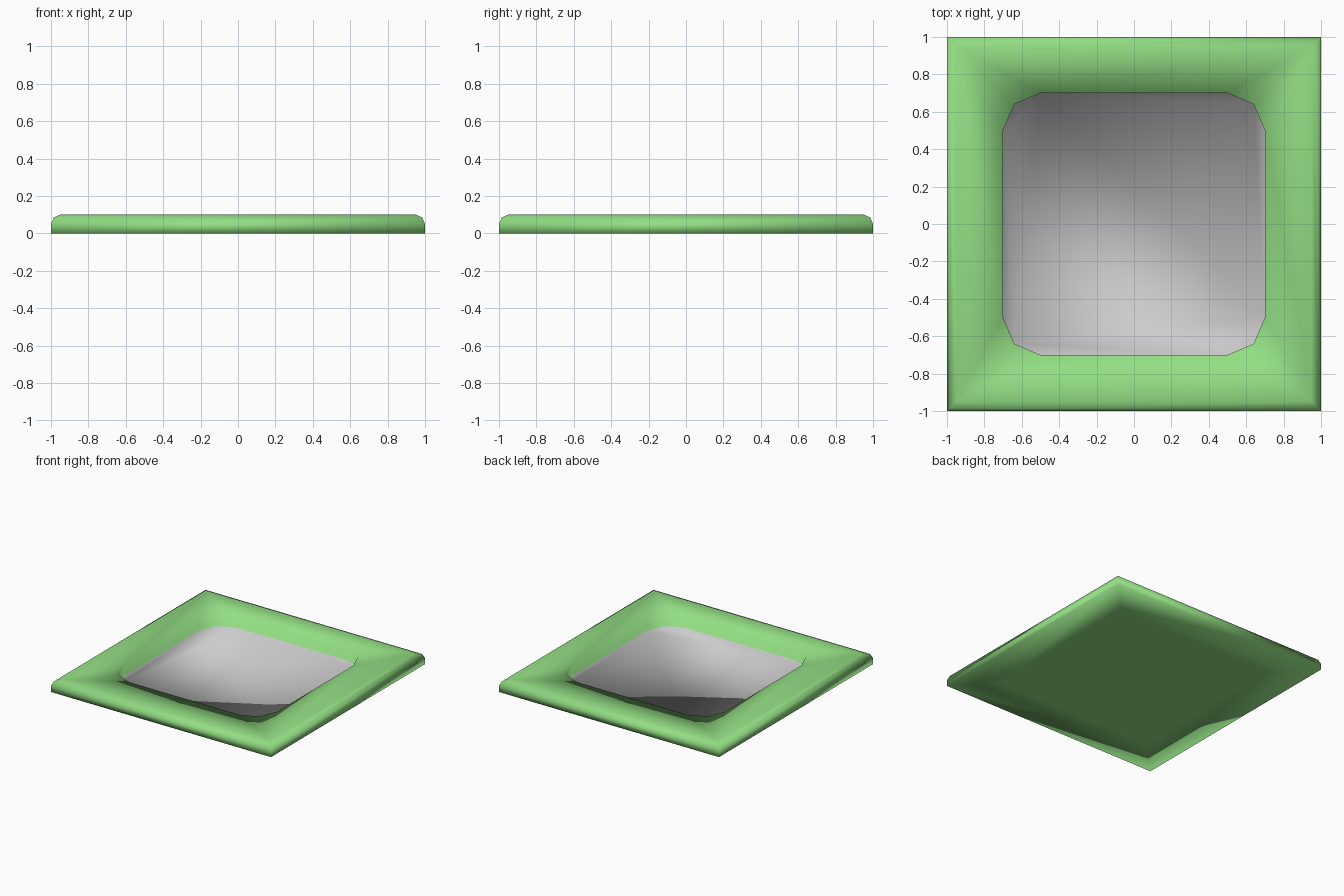
import bpy, bmesh

if "Cube" in bpy.data.objects:
    bpy.data.objects.remove(bpy.data.objects["Cube"])

def material(name, colour):
    m = bpy.data.materials.new(name)
    m.diffuse_color = colour
    m.use_nodes = True
    m.node_tree.nodes["Principled BSDF"].inputs["Base Color"].default_value = m.diffuse_color
    return m

bm = bmesh.new()
QUARTERS = [(1, 1), (-1, 1), (-1, -1), (1, -1)]

def square(r, z):
    return [bm.verts.new((sx * r, sy * r, z)) for sx, sy in QUARTERS]

def rounded_square(z):
    # two-segment rounded corner, three points turned through each quarter
    ring = []
    for i in range(4):
        for x, y in [(0.70, 0.50), (0.64, 0.64), (0.50, 0.70)]:
            for _ in range(i):
                x, y = -y, x
            ring.append(bm.verts.new((x, y, z)))
    return ring

def bridge(a, b):
    n = len(a)
    for i in range(n):
        j = (i + 1) % n
        bm.faces.new((a[i], a[j], b[j], b[i]))

# Underside and outer sides with a rounded top edge
profile = [(0.70, 0), (1, 0), (1, 0.05), (0.985, 0.085), (0.95, 0.10)]
rings = [square(r, z) for r, z in profile]
bm.faces.new(rings[0][::-1])
for a, b in zip(rings, rings[1:]):
    bridge(a, b)

# Flat top border around the opening
outer, rim = rings[-1], rounded_square(0.10)
for i in range(4):
    h = [rim[(3 * i + k) % 12] for k in range(4)]
    bm.faces.new((outer[i], h[1], h[0]))
    bm.faces.new((outer[i], h[2], h[1]))
    bm.faces.new((outer[i], outer[(i + 1) % 4], h[3], h[2]))

# Recess wall and grey floor
base = rounded_square(0.013)
bridge(rim, base)
floor = bm.faces.new(base)
floor.material_index = 1

bmesh.ops.recalc_face_normals(bm, faces=bm.faces)
for f in bm.faces:
    f.smooth = True

mesh = bpy.data.meshes.new("recessed_tile")
bm.to_mesh(mesh)
bm.free()
mesh.materials.append(material("green", (0.29, 0.73, 0.23, 1)))
mesh.materials.append(material("grey", (0.8, 0.8, 0.8, 1)))
tile = bpy.data.objects.new("recessed_tile", mesh)
bpy.context.collection.objects.link(tile)
